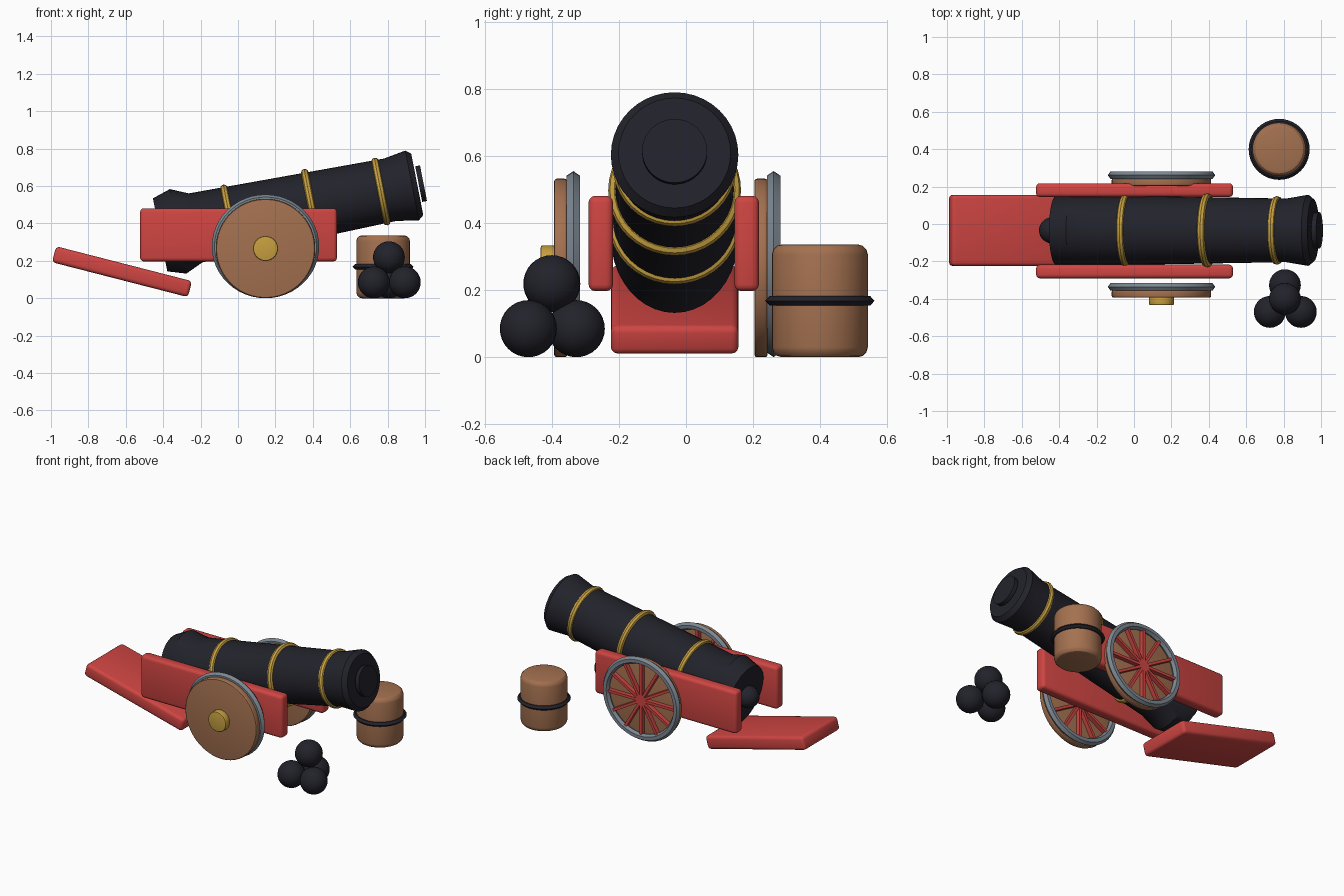
import bpy, bmesh, math
from mathutils import Matrix, Vector

if "Cube" in bpy.data.objects:
    bpy.data.objects.remove(bpy.data.objects["Cube"])

def material(name, rgb):
    m = bpy.data.materials.new(name)
    m.diffuse_color = (*rgb, 1)
    m.use_nodes = True
    m.node_tree.nodes["Principled BSDF"].inputs["Base Color"].default_value = m.diffuse_color
    return m

IRON = material("black iron", (0.016, 0.016, 0.024))
RED = material("red paint", (0.62, 0.06, 0.055))
WOOD = material("brown wood", (0.37, 0.165, 0.08))
GOLD = material("brass", (0.57, 0.35, 0.05))
STEEL = material("grey steel", (0.2, 0.24, 0.28))

def finish(name, bm, mat, matrix):
    bmesh.ops.recalc_face_normals(bm, faces=bm.faces)
    me = bpy.data.meshes.new(name)
    bm.to_mesh(me)
    bm.free()
    ob = bpy.data.objects.new(name, me)
    bpy.context.collection.objects.link(ob)
    me.materials.append(mat)
    ob.matrix_world = matrix
    bpy.ops.object.select_all(action='DESELECT')
    ob.select_set(True)
    bpy.context.view_layer.objects.active = ob
    bpy.ops.object.shade_smooth_by_angle(angle=math.radians(30))
    return ob

def lathe(name, pts, mat, matrix, closed=False, seg=40):
    """Turn (position, radius[, vertical radius]) points around local X."""
    bm = bmesh.new()
    rings = []
    for p in pts:
        ry, rz = p[1], p[-1]
        rings.append([bm.verts.new((p[0], ry * math.cos(2 * math.pi * i / seg),
                                    rz * math.sin(2 * math.pi * i / seg))) for i in range(seg)])
    n = len(rings)
    for k in range(n if closed else n - 1):
        a, b = rings[k], rings[(k + 1) % n]
        for i in range(seg):
            j = (i + 1) % seg
            bm.faces.new((a[i], a[j], b[j], b[i]))
    if not closed:
        bm.faces.new(rings[0])
        bm.faces.new(rings[-1])
    return finish(name, bm, mat, matrix)

def box(name, size, mat, matrix, bevel=0.02):
    bm = bmesh.new()
    bmesh.ops.create_cube(bm, size=1)
    bmesh.ops.scale(bm, vec=size, verts=bm.verts)
    if bevel:
        bmesh.ops.bevel(bm, geom=bm.edges[:], offset=bevel, segments=3, profile=0.5, affect='EDGES')
    return finish(name, bm, mat, matrix)

def ball(name, r, mat, matrix):
    bm = bmesh.new()
    bmesh.ops.create_uvsphere(bm, u_segments=28, v_segments=16, radius=r)
    return finish(name, bm, mat, matrix)

def drum(half, r, b):
    """Cylinder profile with rounded edges."""
    arc = [(half - b + b * math.sin(t), r - b + b * math.cos(t))
           for t in (0, math.pi / 6, math.pi / 3, math.pi / 2)]
    return [(-x, q) for x, q in reversed(arc)] + arc

T = Matrix.Translation
CY = -0.034  # centre plane of the gun

# Gun barrel and its fittings, tilted upward
gun = T((-0.227, CY, 0.376)) @ Matrix.Rotation(math.radians(-11.1), 4, 'Y')
lathe("gun_barrel", [(-0.193, 0.185, 0.199), (-0.095, 0.19, 0.23), (0, 0.188),
                     (1.06, 0.17), (1.18, 0.19), (1.208, 0.167)], IRON, gun)
lathe("muzzle_plug", [(1.216, 0.097), (1.242, 0.097)], IRON, gun)
ball("breech_knob", 0.07, IRON, gun @ T((-0.215, 0, 0)))
for i, (s, r) in enumerate([(0.19, 0.181), (0.63, 0.18), (1.01, 0.166)]):
    ring = [(s + 0.02 * math.cos(a * math.pi / 4), r + 0.018 * math.sin(a * math.pi / 4))
            for a in range(8)]
    lathe(f"barrel_band_{i + 1}", ring, GOLD, gun, closed=True)

# Carriage cheeks and trail plank
for side, y in (("front", -0.254), ("back", 0.181)):
    box(f"carriage_cheek_{side}", (1.053, 0.073, 0.284), RED, T((0.003, y, 0.339)))
box("trail_plank", (0.75, 0.38, 0.088), RED,
    T((-0.62, CY, 0.142)) @ Matrix.Rotation(math.radians(14.4), 4, 'Y'))

# Wheels: disc, rim, spokes and hub; local X points along +y
turn = Matrix.Rotation(math.pi / 2, 4, 'Z')
rim = [(-0.02, 0.25), (-0.02, 0.273), (0, 0.287), (0.02, 0.273), (0.02, 0.25), (0, 0.238)]
for side, y in (("front", -0.355), ("back", 0.242)):
    w = T((0.147, y, 0.266)) @ turn
    lathe(f"wheel_disc_{side}", drum(0.0195, 0.266, 0.008), WOOD, w @ T((-0.0185, 0, 0)), seg=48)
    lathe(f"wheel_rim_{side}", [(p, r, r * 0.966) for p, r in rim], STEEL,
          w @ T((0.019, 0, 0.0115)), closed=True, seg=48)
    lathe(f"wheel_hub_{side}", drum(0.022, 0.067, 0.006), GOLD, w @ T((-0.056, 0, 0)), seg=32)
    for k in range(6):
        box(f"wheel_spoke_{side}_{k + 1}", (0.03, 0.018, 0.496), RED,
            w @ T((0.014, 0, 0.003)) @ Matrix.Rotation(k * math.pi / 6, 4, 'X'), bevel=0)

# Powder keg with its hoop
up = T((0.776, 0.399, 0.168)) @ Matrix.Rotation(-math.pi / 2, 4, 'Y')
lathe("powder_keg", drum(0.168, 0.143, 0.03), WOOD, up)
lathe("keg_hoop", [(-0.014, 0.15), (0, 0.163), (0.014, 0.15), (0.014, 0.135), (-0.014, 0.135)],
      IRON, up, closed=True)

# Stack of cannonballs
for i, c in enumerate([(0.726, -0.47, 0.085), (0.892, -0.47, 0.085),
                       (0.807, -0.327, 0.085), (0.807, -0.4, 0.219)]):
    ball(f"cannonball_{i + 1}", 0.085, IRON, T(c))
